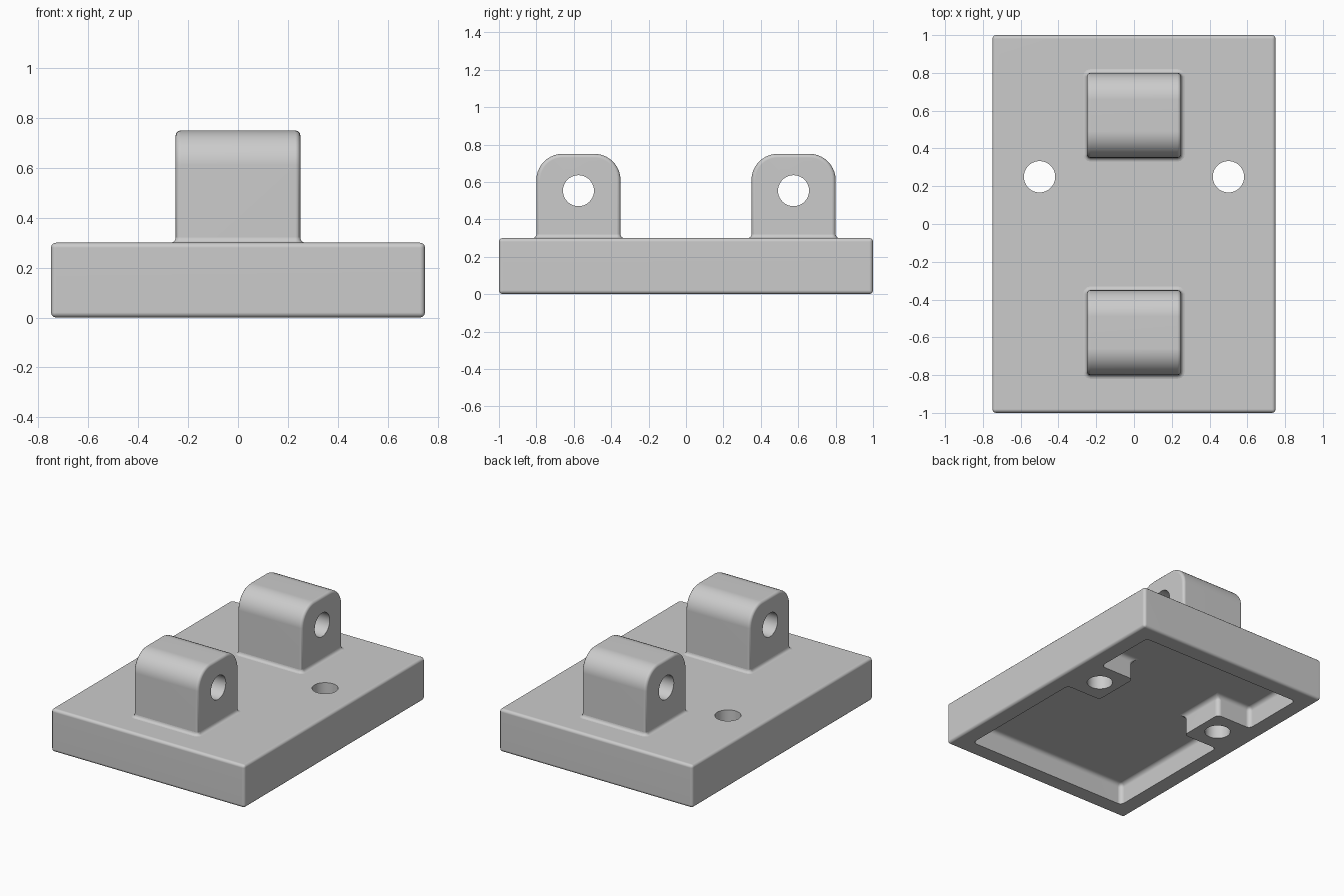
import bpy, bmesh
from math import pi, cos, sin
from mathutils import Matrix

cube = bpy.data.objects.get("Cube")
if cube:
    bpy.data.objects.remove(cube, do_unlink=True)

grey = bpy.data.materials.new("plain_grey")
grey.use_nodes = True
grey.diffuse_color = (0.6, 0.6, 0.6, 1)
grey.node_tree.nodes["Principled BSDF"].inputs["Base Color"].default_value = (0.6, 0.6, 0.6, 1)

EDGE = 0.02          # small rounding on every edge
HOLE = 0.083         # radius of all holes
TOP = 0.3            # top of the base plate
LUG_Y = 0.575        # lug centre along y


def to_object(name, bm):
    bmesh.ops.recalc_face_normals(bm, faces=bm.faces)
    mesh = bpy.data.meshes.new(name)
    bm.to_mesh(mesh)
    bm.free()
    mesh.materials.append(grey)
    obj = bpy.data.objects.new(name, mesh)
    bpy.context.collection.objects.link(obj)
    return obj


def box(size, centre):
    bm = bmesh.new()
    bmesh.ops.create_cube(bm, size=1, matrix=Matrix.Translation(centre) @ Matrix.Diagonal((*size, 1)))
    return bm


def round_edges(bm, edges, radius, segments=3):
    bmesh.ops.bevel(bm, geom=edges, offset=radius, segments=segments, profile=0.5, affect='EDGES')


def cylinder(name, centre, rotation=Matrix()):
    bm = bmesh.new()
    bmesh.ops.create_cone(bm, cap_ends=True, segments=40, radius1=HOLE, radius2=HOLE, depth=1,
                          matrix=Matrix.Translation(centre) @ rotation)
    return to_object(name, bm)


def cut(obj, cutter):
    cutter.hide_render = True
    mod = obj.modifiers.new("cut", 'BOOLEAN')
    mod.operation, mod.solver, mod.object = 'DIFFERENCE', 'EXACT', cutter
    bpy.context.view_layer.objects.active = obj
    bpy.ops.object.modifier_apply(modifier=mod.name)
    bpy.data.objects.remove(cutter, do_unlink=True)


def finish(obj):
    bpy.ops.object.select_all(action='DESELECT')
    obj.select_set(True)
    bpy.context.view_layer.objects.active = obj
    bpy.ops.object.shade_smooth_by_angle(angle=pi / 5)
    mod = obj.modifiers.new("even_shading", 'WEIGHTED_NORMAL')
    mod.keep_sharp = True


# Base plate with rounded edges
bm = box((1.5, 2, TOP), (0, 0, TOP / 2))
round_edges(bm, bm.edges[:], EDGE)
base = to_object("base_plate", bm)

# Pocket underneath, leaving a rim and a boss around each bolt hole
half = [(0.63, -0.88), (0.63, 0.08), (0.36, 0.08), (0.36, 0.42), (0.63, 0.42), (0.63, 0.88)]
outline = half + [(-x, y) for x, y in reversed(half)]
bm = bmesh.new()
face = bm.faces.new([bm.verts.new((x, y, -0.2)) for x, y in outline])
result = bmesh.ops.extrude_face_region(bm, geom=[face])
for v in result["geom"]:
    if isinstance(v, bmesh.types.BMVert):
        v.co.z = 0.15
bmesh.ops.recalc_face_normals(bm, faces=bm.faces)
round_edges(bm, [e for e in bm.edges if max(v.co.z for v in e.verts) > 0], 0.03, 4)
cut(base, to_object("pocket_cutter", bm))

# Bolt holes
for side in (-1, 1):
    cut(base, cylinder("bolt_hole_cutter", (side * 0.5, 0.25, 0)))
finish(base)


def fillet_skirt(name, cy):
    """Concave fillet where a lug meets the plate."""
    bm = bmesh.new()
    rings = []
    for i in range(5):
        a = i / 4 * pi / 2
        grow, z = EDGE * (1 - sin(a)), TOP + EDGE * (1 - cos(a))
        radius = EDGE + grow
        ring = []
        for corner, (sx, sy) in enumerate([(1, 1), (-1, 1), (-1, -1), (1, -1)]):
            for k in range(4):
                t = (corner + k / 3) * pi / 2
                ring.append(bm.verts.new((sx * (0.25 - EDGE) + radius * cos(t),
                                          cy + sy * (0.225 - EDGE) + radius * sin(t), z)))
        rings.append(ring)
    for low, high in zip(rings, rings[1:]):
        for k in range(len(low)):
            n = (k + 1) % len(low)
            bm.faces.new((low[k], low[n], high[n], high[k]))
    bm.faces.new(rings[0])
    bm.faces.new(rings[-1])
    return to_object(name, bm)


# Pair of round-shouldered lugs, each with a cross hole
for place, sign in (("front", -1), ("back", 1)):
    cy = sign * LUG_Y
    bm = box((0.5, 0.45, 0.55), (0, cy, 0.475))
    round_edges(bm, [e for e in bm.edges if all(v.co.z > 0.7 for v in e.verts)
                     and abs(e.verts[0].co.x - e.verts[1].co.x) > 0.1], 0.14, 10)
    # outline of both side faces, then the lower upright corners
    round_edges(bm, [e for e in bm.edges if abs(e.verts[0].co.x - e.verts[1].co.x) < 0.01], EDGE)
    lug = to_object(place + "_lug", bm)
    cut(lug, cylinder("pin_hole_cutter", (0, cy, 0.553), Matrix.Rotation(pi / 2, 4, 'Y')))
    finish(lug)
    finish(fillet_skirt(place + "_lug_fillet", cy))
